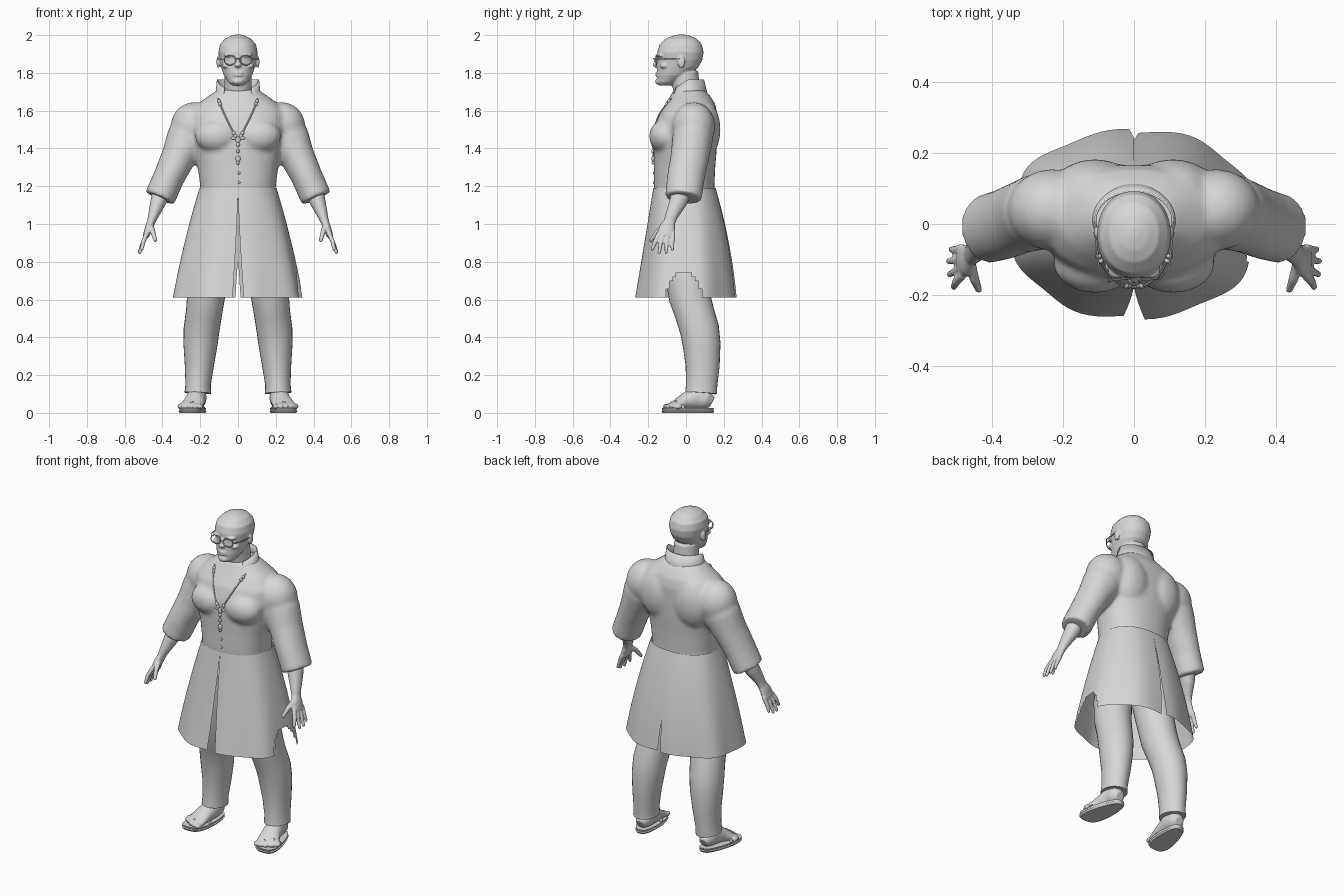
import bpy, bmesh, math
from mathutils import Vector, Matrix
from mathutils.bvhtree import BVHTree

if "Cube" in bpy.data.objects:
    bpy.data.objects.remove(bpy.data.objects["Cube"])

grey = bpy.data.materials.new("plain_grey")
grey.diffuse_color = (0.68, 0.68, 0.68, 1)
grey.use_nodes = True
grey.node_tree.nodes["Principled BSDF"].inputs["Base Color"].default_value = grey.diffuse_color


def spow(v, p):
    return math.copysign(abs(v) ** p, v)


def ball(bm, c, r):
    bmesh.ops.create_uvsphere(bm, u_segments=24, v_segments=14, radius=1,
                              matrix=Matrix.Translation(c) @ Matrix.Diagonal((*r, 1)))


def skin(bm, rings):
    """Bridge rings of points and cap both ends."""
    vs = [[bm.verts.new(p) for p in ring] for ring in rings]
    n = len(vs[0])
    for a, b in zip(vs, vs[1:]):
        for i in range(n):
            j = (i + 1) % n
            bm.faces.new((a[i], a[j], b[j], b[i]))
    bm.faces.new(vs[0][::-1])
    bm.faces.new(vs[-1])


def tube(bm, pts, n=20):
    """Sections (x, y, z, width radius, depth radius) square to their path."""
    rings = []
    for k, (x, y, z, ra, rb) in enumerate(pts):
        t = (Vector(pts[min(k + 1, len(pts) - 1)][:3]) - Vector(pts[max(k - 1, 0)][:3])).normalized()
        ref = Vector((0, 0, 1)) if abs(t.y) > .8 else Vector((0, 1, 0))
        b = (ref - t * ref.dot(t)).normalized()
        a = b.cross(t)
        rings.append([Vector((x, y, z)) + a * ra * math.cos(i * math.tau / n)
                      + b * rb * math.sin(i * math.tau / n) for i in range(n)])
    skin(bm, rings)


def stack(bm, rows, n=40, pw=.87):
    """Level sections (z, half width, front y, back y)."""
    rings = []
    for z, rx, f, k in rows:
        rings.append([(rx * spow(math.cos(i * math.tau / n), pw),
                       (f + k) / 2 + (k - f) / 2 * spow(math.sin(i * math.tau / n), pw), z)
                      for i in range(n)])
    skin(bm, rings)


def finish(name, bm, mirror=False, voxel=0, smooth=0):
    bmesh.ops.recalc_face_normals(bm, faces=bm.faces)
    me = bpy.data.meshes.new(name)
    bm.to_mesh(me)
    bm.free()
    me.materials.append(grey)
    ob = bpy.data.objects.new(name, me)
    bpy.context.collection.objects.link(ob)
    if mirror:
        ob.modifiers.new("mirror", "MIRROR").use_clip = False
    if voxel:
        m = ob.modifiers.new("blend", "REMESH")
        m.mode, m.voxel_size, m.use_smooth_shade = 'VOXEL', voxel, True
        s = ob.modifiers.new("soften", "SMOOTH")
        s.factor, s.iterations = .5, smooth
    return ob


# coat upper body with chest, back and shoulder muscles and wide sleeves
bm = bmesh.new()
stack(bm, [(1.13, .2, -.165, .15), (1.2, .2, -.17, .15), (1.3, .213, -.17, .155),
           (1.4, .235, -.172, .163), (1.5, .255, -.17, .167), (1.58, .255, -.145, .167),
           (1.635, .215, -.11, .155), (1.675, .16, -.085, .13), (1.71, .11, -.065, .1)])
for s in (-1, 1):
    ball(bm, (s * .11, -.11, 1.465), (.118, .085, .09))
    ball(bm, (s * .11, .09, 1.5), (.125, .093, .16))
    ball(bm, (s * .232, .04, 1.515), (.125, .115, .13))
    tube(bm, [(s * .23, .04, 1.54, .1, .1), (s * .265, .035, 1.45, .115, .108),
              (s * .315, .02, 1.355, .092, .102), (s * .365, .0, 1.25, .083, .1),
              (s * .4, -.01, 1.17, .083, .098), (s * .415, -.014, 1.137, .083, .098)], 28)
torso = finish("coat_body", bm, voxel=.011, smooth=8)

# coat skirt: front opening, back vent, wavy hem and a worn notch on one side
bm = bmesh.new()
ROWS, COLS = 26, 48
for s in (-1, 1):
    grid = []
    for r in range(ROWS + 1):
        t = r / ROWS
        gap, vent = .06 * t ** 1.3, .025 * max(0, (t - .65) / .35)
        row = []
        for c in range(COLS + 1):
            a = gap + c / COLS * (math.pi - gap - vent)
            w = 1 + .025 * t * math.sin(7 * a + s)
            rx = .204 + .14 * t + .04 * t * (1 - t)
            ry = .173 + .09 * t if a < math.pi / 2 else .157 + .105 * t + .06 * t * (1 - t)
            row.append(bm.verts.new((s * rx * w * spow(math.sin(a), .87),
                                     -ry * w * spow(math.cos(a), .87), 1.19 - .58 * t)))
        grid.append(row)
    for p, q in zip(grid, grid[1:]):
        for i in range(COLS):
            f = bm.faces.new((p[i], p[i + 1], q[i + 1], q[i]))
            m = f.calc_center_median()
            if m.x > .1 and ((m.y + .01) / .09) ** 2 + ((m.z - .61) / .14) ** 2 < 1:
                bm.faces.remove(f)
bmesh.ops.remove_doubles(bm, verts=bm.verts, dist=.0005)
finish("coat_skirt", bm)

# stand collar, open at the front
bm = bmesh.new()
grid = []
for i in range(33):
    a = math.radians(-50 + 280 * i / 32)
    k = (1 + math.sin(a)) / 2
    grid.append([bm.verts.new((rx * math.cos(a), .01 + ry * math.sin(a), z)) for rx, ry, z in
                 ((.135, .115, 1.655), (.118, .1, 1.685 + .02 * k), (.112, .085, 1.71 + .055 * min(1, k * 2)))])
for p, q in zip(grid, grid[1:]):
    for j in range(2):
        bm.faces.new((p[j], q[j], q[j + 1], p[j + 1]))
finish("collar", bm).modifiers.new("cloth", "SOLIDIFY").thickness = .006

# head and neck
bm = bmesh.new()
stack(bm, [(1.732, .028, -.14, -.085), (1.75, .052, -.152, -.05), (1.79, .076, -.154, .02),
           (1.83, .089, -.152, .066), (1.87, .098, -.15, .087), (1.91, .104, -.152, .093),
           (1.95, .096, -.14, .084), (1.98, .07, -.108, .058), (1.995, .04, -.075, .025),
           (2.003, .012, -.04, -.01)], pw=.94)
tube(bm, [(0, .02, 1.62, .085, .08), (0, .005, 1.7, .073, .07), (0, -.01, 1.8, .07, .075)])
ball(bm, (0, -.156, 1.842), (.019, .021, .014))
ball(bm, (0, -.15, 1.86), (.011, .018, .03))
ball(bm, (0, -.143, 1.755), (.03, .02, .018))
for z in (1.787, 1.8):
    ball(bm, (0, -.149, z), (.028, .013, .007))
for s in (-1, 1):
    ball(bm, (s * .04, -.132, 1.892), (.036, .023, .009))
    ball(bm, (s * .058, -.115, 1.838), (.026, .024, .016))
    ball(bm, (s * .104, -.025, 1.857), (.01, .02, .032))
finish("head", bm, voxel=.005, smooth=3)

# round glasses
bm = bmesh.new()
for s in (-1, 1):
    ring = [(s * .042 + .03 * math.cos(i * math.tau / 24), -.162 + .008 * abs(math.cos(i * math.tau / 48)),
             1.868 + .026 * math.sin(i * math.tau / 24), .003, .003) for i in range(25)]
    tube(bm, ring, 6)
    tube(bm, [(s * .072, -.155, 1.872, .003, .003), (s * .1, -.12, 1.874, .003, .003),
              (s * .108, -.03, 1.875, .003, .003)], 6)
tube(bm, [(-.013, -.165, 1.873, .003, .003), (0, -.172, 1.877, .003, .003), (.013, -.165, 1.873, .003, .003)], 6)
finish("glasses", bm)

# cord with beads and pendant, and lapel edges, laid on the chest
dg = bpy.context.evaluated_depsgraph_get()
surface = BVHTree.FromObject(torso, dg)


def chest(x, z):
    hit = surface.ray_cast(Vector((x, -1, z)), Vector((0, 1, 0)))[0]
    return hit.y if hit else -.1


bm = bmesh.new()
for s in (-1, 1):
    line = []
    for i in range(15):
        t = i / 14
        x, z = s * (.105 - .098 * t ** 1.15), 1.665 - .215 * t
        line.append((x, chest(x, z) - .003, z, .004, .004))
    tube(bm, line, 6)
    for i in (1, 2, 12, 13):
        ball(bm, line[i][:3], (.009, .008, .011))
    ball(bm, (s * .022, chest(s * .022, 1.455) - .004, 1.455), (.016, .006, .008))
for z, r in ((1.445, .013), (1.42, .01), (1.385, .008), (1.345, .013), (1.325, .008)):
    ball(bm, (0, chest(0, z) - .004, z), (r, .008, r * 1.3))
tube(bm, [(0, chest(0, z) - .003, z, .003, .003) for z in (1.44, 1.4, 1.36, 1.33)], 6)
finish("necklace", bm)
bm = bmesh.new()
for z in (1.27, 1.22, 1.16):
    ball(bm, (.006, chest(.006, z) - .001, z), (.007, .005, .007))
finish("coat_buttons", bm)

# forearms and hands with spread fingers
bm = bmesh.new()
tube(bm, [(.395, -.01, 1.2, .052, .055), (.425, -.045, 1.11, .041, .046), (.45, -.078, 1.04, .027, .033),
          (.46, -.088, 1.01, .022, .031), (.472, -.1, .98, .021, .043), (.487, -.108, .935, .017, .047)])
for i, (y, z, x) in enumerate(((-.178, .868, .508), (-.142, .85, .52), (-.105, .852, .522), (-.072, .868, .515))):
    y0 = -.143 + .025 * i
    tube(bm, [(.483, y0, .95, .013, .013), (.502, (y0 + y) / 2 - .003, .905, .012, .012), (x, y, z, .009, .009)], 12)
    ball(bm, (x, y, z), (.009, .009, .01))
tube(bm, [(.462, -.11, .99, .016, .016), (.45, -.155, .955, .014, .014), (.438, -.185, .915, .01, .01)], 12)
ball(bm, (.438, -.185, .915), (.01, .01, .012))
finish("hands", bm, mirror=True, voxel=.005, smooth=3)

# trousers
bm = bmesh.new()
tube(bm, [(.115, .0, 1.0, .1, .125), (.135, -.005, .85, .107, .12), (.155, .0, .74, .105, .112),
          (.17, .02, .61, .1, .11), (.18, .045, .53, .096, .105), (.193, .072, .44, .095, .104),
          (.199, .083, .36, .09, .1), (.205, .088, .25, .077, .09), (.211, .083, .15, .067, .083),
          (.213, .08, .105, .07, .084)], 28)
finish("trousers", bm, mirror=True)

# feet with toes
bm = bmesh.new()
tube(bm, [(.216, .138, .055, .028, .03), (.217, .11, .07, .048, .05), (.218, .06, .08, .052, .062),
          (.228, .0, .063, .055, .046), (.245, -.06, .04, .066, .024), (.252, -.088, .033, .062, .016)])
for i in range(5):
    ball(bm, (.2 + .027 * i, -.1 + .0035 * i * i, .034), (.017 - .0012 * i, .024, .015))
finish("feet", bm, mirror=True, voxel=.006, smooth=3)

# sandal soles and straps
bm = bmesh.new()
rings = []
for z, g in ((0, -.004), (.01, .002), (.014, -.004), (.025, 0)):
    ring = []
    for i in range(32):
        a = i * math.tau / 32
        y = .01 + (.138 + g) * math.sin(a)
        toe = (.15 - y) / .28
        ring.append((.215 + .04 * toe + (.05 + .032 * toe + g) * spow(math.cos(a), .6), y, z))
    rings.append(ring)
skin(bm, rings)
finish("sandal_soles", bm, mirror=True)
bm = bmesh.new()
for s in (-1, 1):
    tube(bm, [(.24, -.075, .055, .005, .01), (.243 + s * .036, -.048, .062, .005, .01),
              (.24 + s * .062, -.01, .025, .005, .01)], 8)
finish("sandal_straps", bm, mirror=True)

bpy.ops.object.select_all(action='SELECT')
bpy.context.view_layer.objects.active = torso
bpy.ops.object.shade_smooth_by_angle(angle=math.radians(40))
